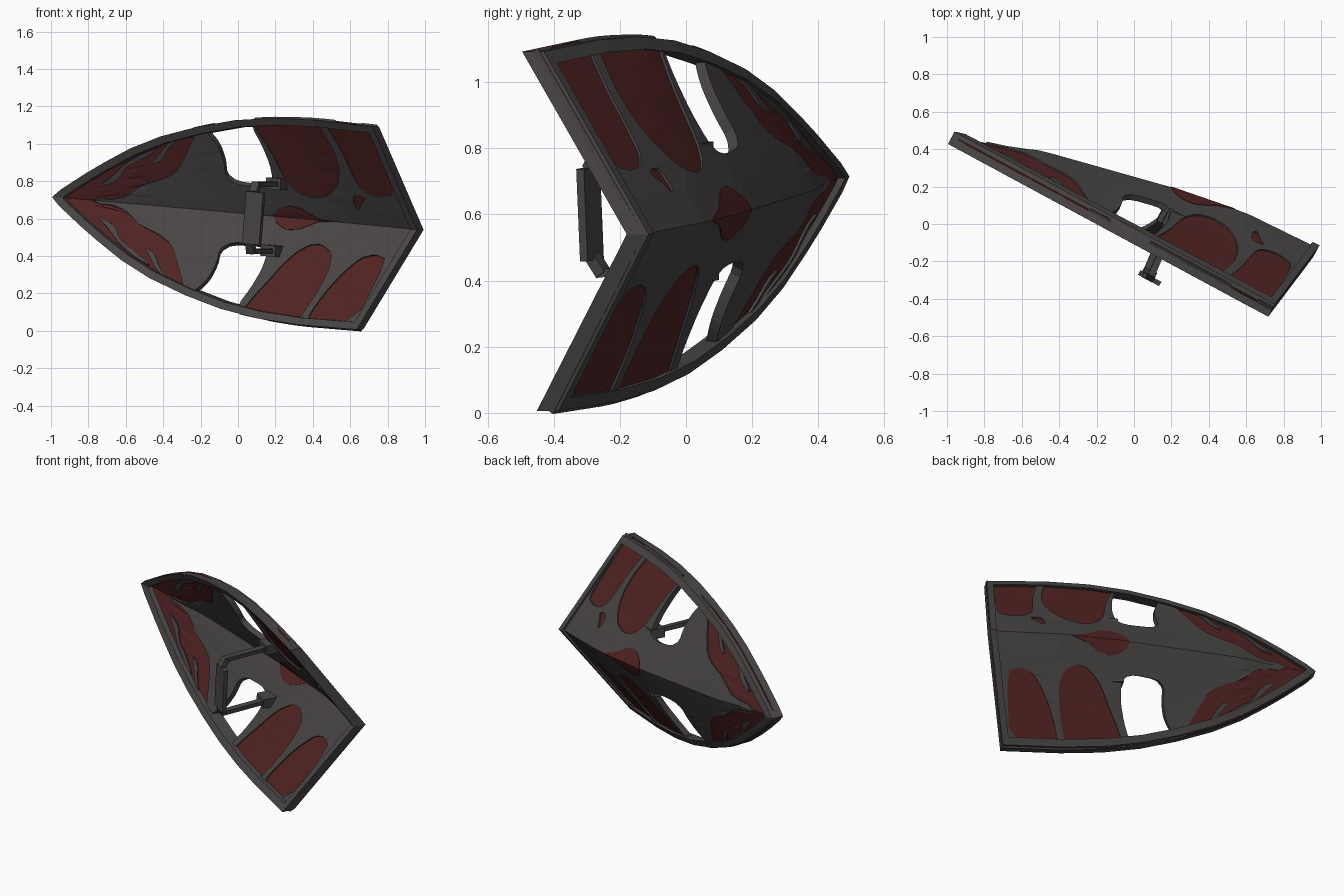
import bpy, bmesh, math
from mathutils import Vector
from mathutils.geometry import delaunay_2d_cdt

if "Cube" in bpy.data.objects:
    bpy.data.objects.remove(bpy.data.objects["Cube"])

# Tilted shield frame: A along the length, B across, N towards the outer ridge
ORIGIN = Vector((-0.995, 0.428, 0.715))
A = Vector((0.877, -0.473, -0.087))
B = Vector((0.077, -0.041, 0.996))
N = Vector((0.475, 0.880, 0.0))
LEN, SLANT, MID = 1.905, 0.108, 0.04

HALF_WIDTH = [(0, 0.0), (0.05, 0.045), (0.19, 0.142), (0.3, 0.212), (0.45, 0.3), (0.63, 0.381),
              (0.85, 0.452), (1.07, 0.506), (1.3, 0.538), (1.55, 0.55), (1.905, 0.545)]
RIDGE = [(0, 0.0), (0.3, 0.092), (0.44, 0.15), (1.12, 0.31), (1.5, 0.375), (1.905, 0.392)]


def lookup(table, v):
    v = min(max(v, table[0][0]), table[-1][0])
    for (x0, y0), (x1, y1) in zip(table, table[1:]):
        if v <= x1:
            return y0 + (y1 - y0) * (v - x0) / (x1 - x0)


def world(a, b, n):
    return ORIGIN + A * a + B * b + N * n


def grid_point(t, s):
    """Length fraction and signed width fraction -> (a, b, n) on the folded sheet."""
    q = 1 - abs(s)
    return (t * (LEN + SLANT * q), s * lookup(HALF_WIDTH, t * LEN), q * lookup(RIDGE, t * LEN))


def to_grid(a, b):
    s = 0.5
    for _ in range(6):
        t = a / (LEN + SLANT * (1 - s))
        s = min(1.0, abs(b) / max(0.01, lookup(HALF_WIDTH, t * LEN)))
    return t, s


def from_front(x, z, side):
    """Front elevation coordinates -> sheet coordinates on one half."""
    n = 0.2
    for _ in range(15):
        X, Z = x - ORIGIN.x - N.x * n, z - ORIGIN.z
        a, b = (0.996 * X - 0.077 * Z) / 0.88, (0.877 * Z + 0.087 * X) / 0.88
        b = side * max(0.0, side * b)
        t, s = to_grid(a, b)
        n = grid_point(t, s)[2] + MID
    return min(max(t, 0.02), 1.0), s


def rounded(poly):
    """One pass of corner cutting."""
    out = []
    for (x0, y0), (x1, y1) in zip(poly, poly[1:] + poly[:1]):
        out += [(.8 * x0 + .2 * x1, .8 * y0 + .2 * y1), (.2 * x0 + .8 * x1, .2 * y0 + .8 * y1)]
    return out


def material(name, col):
    m = bpy.data.materials.new(name)
    m.diffuse_color = (*col, 1)
    m.use_nodes = True
    m.node_tree.nodes["Principled BSDF"].inputs["Base Color"].default_value = m.diffuse_color
    return m


GRAY = material("dark_gray", (0.064, 0.058, 0.057))
RED = material("deep_red", (0.080, 0.0165, 0.016))


def add_object(name, bm, mat, thick=0.0):
    bmesh.ops.remove_doubles(bm, verts=bm.verts, dist=0.0004)
    bmesh.ops.recalc_face_normals(bm, faces=bm.faces)
    me = bpy.data.meshes.new(name)
    bm.to_mesh(me)
    bm.free()
    me.materials.append(mat)
    ob = bpy.data.objects.new(name, me)
    bpy.context.collection.objects.link(ob)
    if thick:
        mod = ob.modifiers.new("thickness", "SOLIDIFY")
        mod.thickness, mod.offset = thick, 0


# Outlines shared by both halves
OPENING = [(-.035, .465), (-.094, .43), (-.11, .36), (-.147, .286), (-.185, .243), (-.25, .19),
           (.0, .05), (.008, .136), (.07, .217), (.13, .318), (.16, .404), (.15, .44), (.10, .46)]
TIP_FLARE = [(-.98, .74), (-.80, .73), (-.75, .675), (-.68, .67), (-.60, .64), (-.52, .56),
             (-.42, .51), (-.355, .46), (-.325, .37), (-.30, .28), (-.28, .20), (-.45, .27),
             (-.6, .37), (-.75, .49), (-.95, .64)]
FLAME_A = [(-.757, .615), (-.66, .564), (-.623, .473), (-.553, .425), (-.455, .335),
           (-.537, .38), (-.634, .46), (-.69, .54)]
FLAME_B = [(-.50, .44), (-.446, .414), (-.414, .329), (-.37, .265), (-.435, .32), (-.47, .393)]
GEM = [(.19, .65), (.20, .58), (.23, .55), (.27, .53), (.33, .533), (.40, .56), (.57, .63)]
# Panels and spot that differ between the halves
LOW_END = [(.80, .37), (.74, .40), (.66, .38), (.57, .305), (.49, .22), (.425, .136), (.37, .05),
           (.63, .04)]
LOW_MID = [(.45, .455), (.39, .453), (.32, .415), (.25, .355), (.18, .275), (.10, .19), (.01, .08),
           (.33, .05), (.39, .14), (.447, .23), (.495, .33), (.505, .41)]
UP_END = [(.47, 1.12), (.56, .97), (.61, .86), (.65, .78), (.70, .74), (.77, .722), (.84, .735),
          (.80, .85), (.70, 1.11)]
UP_MID = [(.08, 1.12), (.18, .97), (.26, .81), (.33, .742), (.41, .715), (.49, .73), (.54, .79),
          (.55, .87), (.52, .97), (.43, 1.12)]
SPOT = [(.62, .73), (.63, .67), (.655, .655), (.665, .69), (.69, .715), (.66, .73)]


def inside(p, poly):
    hit = False
    for (x0, y0), (x1, y1) in zip(poly, poly[1:] + poly[:1]):
        if (y0 > p[1]) != (y1 > p[1]) and p[0] < (x1 - x0) * (p[1] - y0) / (y1 - y0) + x0:
            hit = not hit
    return hit


def outline(poly, side):
    return [from_front(x, z, side) for x, z in rounded(poly)]


# Folded sheet, split into gray frame, red panels and gem
shared = {k: [outline(o, -1) for o in v] for k, v in
          {"red": [TIP_FLARE], "gray": [FLAME_A, FLAME_B], "gem": [GEM], "hole": [OPENING]}.items()}
parts = {k: bmesh.new() for k in ("gray", "red", "gem")}
for side, own in ((-1, (LOW_END, LOW_MID)), (1, (UP_END, UP_MID, SPOT))):
    regs = dict(shared, red=shared["red"] + [outline(o, side) for o in own])
    pts, edges = [], []
    for loop in [[(0.02, 0), (1, 0), (1, 1), (0.02, 1)]] + [o for v in regs.values() for o in v]:
        k, m = len(pts), len(loop)
        pts += [Vector(p) for p in loop]
        edges += [(k + i, k + (i + 1) % m) for i in range(m)]
    pts += [Vector((0.02 + 0.98 * i / 24, j / 6)) for i in range(25) for j in range(7)]
    vs, _, fs = delaunay_2d_cdt(pts, edges, [], 1, 1e-5)[:3]
    for f in fs:
        tri = [vs[i] for i in f]
        c = sum((Vector(v) for v in tri), Vector((0, 0))) / len(tri)
        kind = "gray"
        for name in ("red", "gray", "gem", "hole"):
            if any(inside(c, o) for o in regs[name]):
                kind = name
        if kind == "hole":
            continue
        corners = []
        for t, s in tri:
            a, b, n = grid_point(t, side * s)
            corners.append(parts[kind].verts.new(world(a, b, n + MID)))
        parts[kind].faces.new(corners)
add_object("shield_frame", parts["gray"], GRAY, 0.034)
add_object("red_panels", parts["red"], RED, 0.018)
add_object("ridge_gem", parts["gem"], RED, 0.04)

# Raised rim swept round the outline
ts = [x / LEN for x, _ in HALF_WIDTH]
loop = [(t, 1) for t in ts] + [(1, s) for s in (0.5, 0, -0.5)] + [(t, -1) for t in ts[:0:-1]]
outer = [Vector(grid_point(t, s)[:2]) for t, s in loop]
bm, rings, m = bmesh.new(), [], len(loop)
for i, (t, s) in enumerate(loop):
    d0 = (outer[i] - outer[i - 1]).normalized()
    d1 = (outer[(i + 1) % m] - outer[i]).normalized()
    n0, n1 = Vector((d0.y, -d0.x)), Vector((d1.y, -d1.x))
    p = outer[i] + (n0 + n1) * 0.038 / max(0.5, 1 + n0.dot(n1))
    n_out = grid_point(t, s)[2]
    n_in = grid_point(*to_grid(p.x, p.y))[2]
    ring = [(*outer[i], n_out), (*p, n_in), (*p, n_in + 0.075), (*outer[i], n_out + 0.075)]
    rings.append([bm.verts.new(world(*c)) for c in ring])
for i in range(m):
    r, q = rings[i], rings[(i + 1) % m]
    for k in range(4):
        bm.faces.new((r[k], r[(k + 1) % 4], q[(k + 1) % 4], q[k]))
add_object("rim", bm, GRAY)


def bar(name, p, q, u, v):
    """Square bar from p to q, half sizes given by vectors u and v (shield frame)."""
    bm = bmesh.new()
    ends = [[bm.verts.new(world(*(Vector(c) + Vector(u) * i + Vector(v) * j)))
             for i, j in ((-1, -1), (1, -1), (1, 1), (-1, 1))] for c in (p, q)]
    for k in range(4):
        j = (k + 1) % 4
        bm.faces.new((ends[0][k], ends[0][j], ends[1][j], ends[1][k]))
    bm.faces.new(ends[0])
    bm.faces.new(ends[1])
    add_object(name, bm, GRAY)


# Grip with two arms and feet on the hollow side
bar("grip", (1.295, -0.14, -0.12), (1.295, 0.14, -0.12), (0.052, 0, 0), (0, 0, 0.013))
for side, tag in ((1, "upper"), (-1, "lower")):
    bar(tag + "_elbow", (1.285, side * 0.135, -0.12), (1.28, side * 0.185, -0.09),
        (0.022, 0, 0), (0, 0.01, -side * 0.014))
    bar(tag + "_arm", (1.28, side * 0.18, -0.105), (1.25, side * 0.18, 0.2),
        (0.018, 0, 0), (0, 0.013, 0))
    bar(tag + "_foot", (1.24, side * 0.18, 0.17), (1.24, side * 0.18, 0.26),
        (0.045, 0, 0), (0, 0.03, 0))
